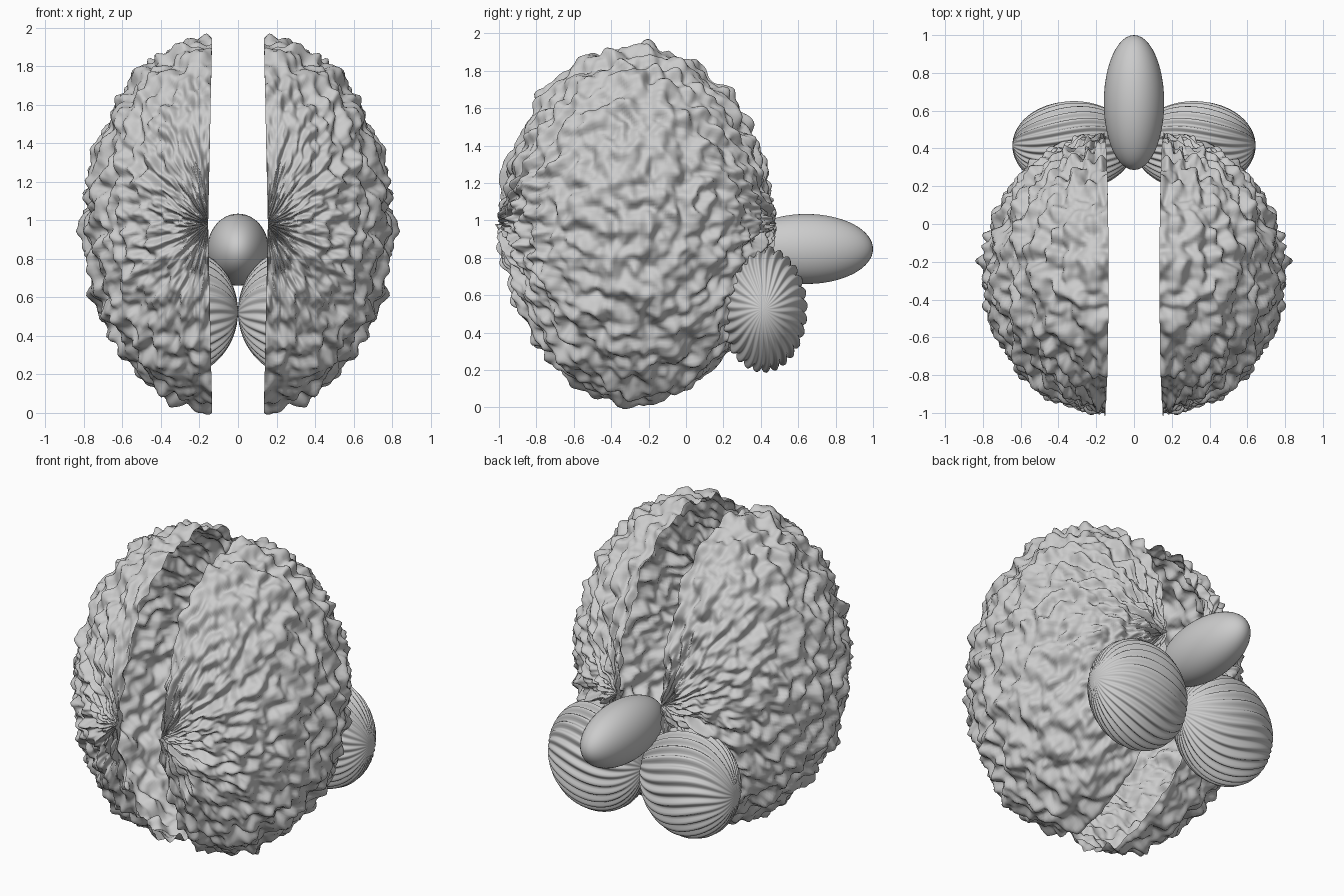
import bpy, math
from math import sin, cos, pi
from mathutils import Vector, noise

if "Cube" in bpy.data.objects:
    bpy.data.objects.remove(bpy.data.objects["Cube"])


def grid_object(name, point, nu, nv, closed):
    """Mesh from point(u, v): u runs pole to pole, v runs around the axis."""
    cols = nv if closed else nv + 1
    verts = [point(pi * i / nu, j / nv) for i in range(nu + 1) for j in range(cols)]
    faces = []
    for i in range(nu):
        for j in range(nv):
            k = (j + 1) % cols
            faces.append((i * cols + j, i * cols + k, (i + 1) * cols + k, (i + 1) * cols + j))
    mesh = bpy.data.meshes.new(name)
    mesh.from_pydata(verts, [], faces)
    mesh.validate()
    mesh.shade_smooth()
    obj = bpy.data.objects.new(name, mesh)
    bpy.context.collection.objects.link(obj)
    return obj


def mirrored(obj, name):
    # mirrored twin with its own mesh
    mesh = obj.data.copy()
    for v in mesh.vertices:
        v.co.x = -v.co.x
    mesh.flip_normals()
    twin = bpy.data.objects.new(name, mesh)
    bpy.context.collection.objects.link(twin)


# Wrinkled half shell, open towards the middle, poles at front and back
RX, RY, RZ = 0.645, 0.705, 0.945


def hemisphere_point(u, f):
    t = -pi / 2 + pi * f
    d = Vector((sin(u) * cos(t), -cos(u), sin(u) * sin(t)))
    n = Vector((d.x / RX, d.y / RY, d.z / RZ)).normalized()
    # folds follow the angle around the axis, so they fan out at the poles
    q = Vector((cos(t) * RX, (u - pi / 2) * RY, sin(t) * RZ))
    warp = noise.noise_vector(q * 5) * 0.05
    h = 0.062 * noise.noise((q + warp) * 11) + 0.022 * noise.noise(q * 22 + Vector((7, 3, 1)))
    p = Vector((d.x * RX, d.y * RY, d.z * RZ)) + n * (h + 0.004)
    return (0.155 - 0.02 * sin(u) + max(p.x, 0), p.y - 0.265, p.z + 0.98)


hemi = grid_object("right_hemisphere", hemisphere_point, 170, 170, False)
mirrored(hemi, "left_hemisphere")


# Ridged rear lobes, poles on the x axis
def lobe_point(u, f):
    t = 2 * pi * f + 0.12 * sin(2 * u)
    r = sin(u) * (1 + 0.05 * sin(28 * 2 * pi * f))
    return (0.322 + 0.322 * cos(u), 0.415 + 0.225 * r * cos(t), 0.525 + 0.325 * r * sin(t))


lobe = grid_object("right_rear_lobe", lobe_point, 48, 196, True)
mirrored(lobe, "left_rear_lobe")

# Smooth stem
bpy.ops.mesh.primitive_uv_sphere_add(segments=48, ring_count=32, radius=1, location=(0, 0.643, 0.847))
stem = bpy.context.object
stem.name = "stem"
stem.scale = (0.16, 0.357, 0.187)
bpy.ops.object.shade_smooth()
